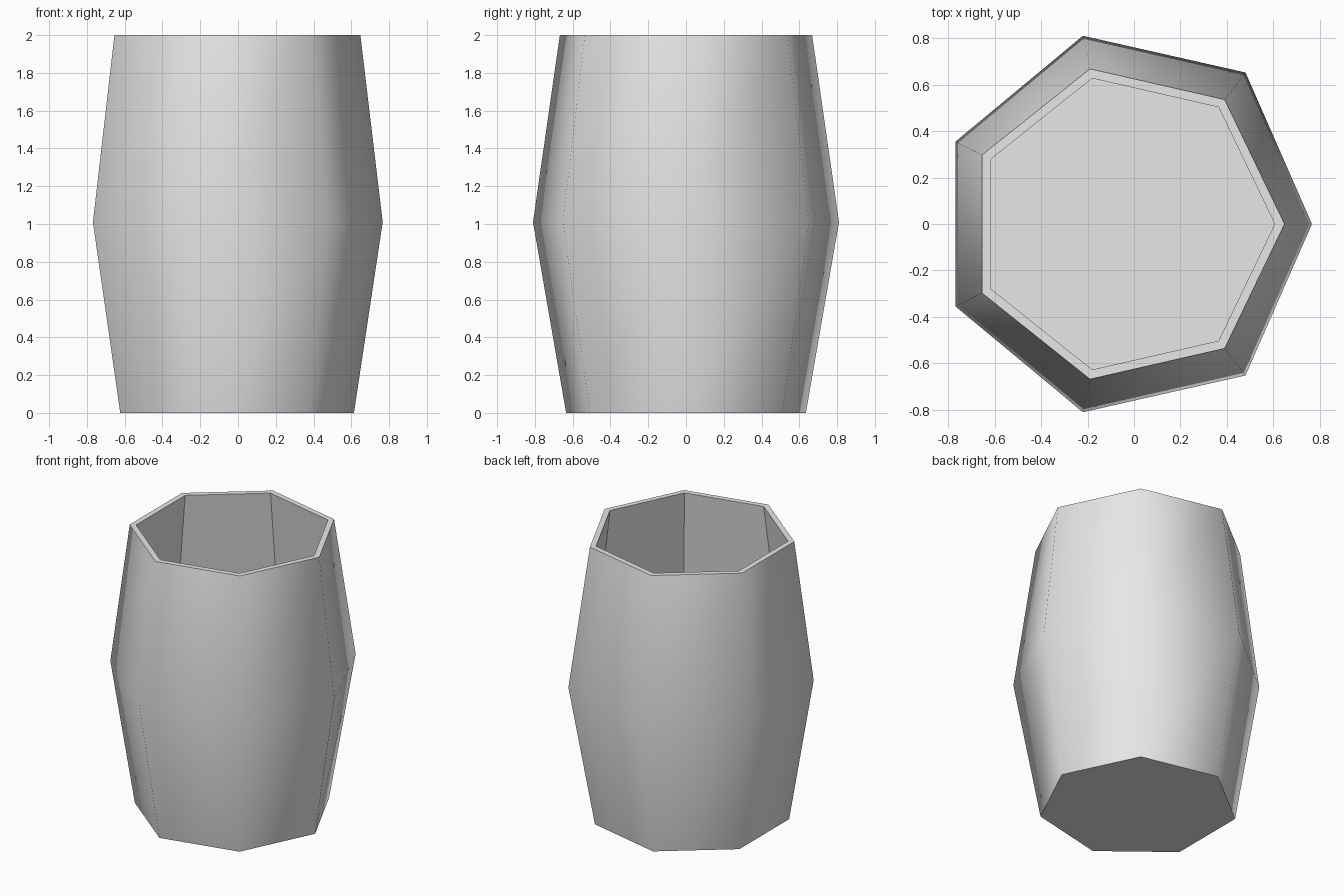
import bpy
import bmesh
from math import cos, sin, tau

cube = bpy.data.objects.get("Cube")
if cube:
    bpy.data.objects.remove(cube, do_unlink=True)

SIDES = 7
CENTRE_X = -0.037


def regular(radius):
    """Half outline of a seven-sided ring, from the +x corner to the -x side."""
    return [(CENTRE_X + radius * cos(tau * i / SIDES), radius * sin(tau * i / SIDES))
            for i in range(4)]


def ring(bm, half, z, scale=1.0):
    """Mirror a half outline across y and add its corners at height z."""
    outline = half + [(x, -y) for x, y in reversed(half[1:])]
    return [bm.verts.new((CENTRE_X + (x - CENTRE_X) * scale, y * scale, z))
            for x, y in outline]


def bridge(bm, lower, upper, smooth):
    for i in range(SIDES):
        j = (i + 1) % SIDES
        face = bm.faces.new((lower[i], lower[j], upper[j], upper[i]))
        face.smooth = smooth


clay = bpy.data.materials.new("light_grey_clay")
clay.use_nodes = True
grey = (0.8, 0.8, 0.8, 1.0)
clay.diffuse_color = grey
clay.node_tree.nodes["Principled BSDF"].inputs["Base Color"].default_value = grey

bm = bmesh.new()
belly = [(0.766, 0), (0.48, 0.652), (-0.22, 0.81), (-0.768, 0.355)]

# Outer wall, smooth across the belly
base = ring(bm, regular(0.651), 0)
middle = ring(bm, belly, 1.01)
rim = ring(bm, regular(0.685), 2)
bridge(bm, base, middle, True)
bridge(bm, middle, rim, True)

# Flat rim and faceted inner wall
lip = ring(bm, regular(0.643), 2)
inner_middle = ring(bm, belly, 1.01, 0.945)
floor = ring(bm, regular(0.65), 0.25)
bridge(bm, rim, lip, False)
bridge(bm, lip, inner_middle, False)
bridge(bm, inner_middle, floor, False)

# Underside and inner floor
bm.faces.new(list(reversed(base)))
bm.faces.new(floor)
bmesh.ops.recalc_face_normals(bm, faces=bm.faces[:])

mesh = bpy.data.meshes.new("barrel_cup")
bm.to_mesh(mesh)
bm.free()
mesh.materials.append(clay)
cup = bpy.data.objects.new("barrel_cup", mesh)
bpy.context.collection.objects.link(cup)
